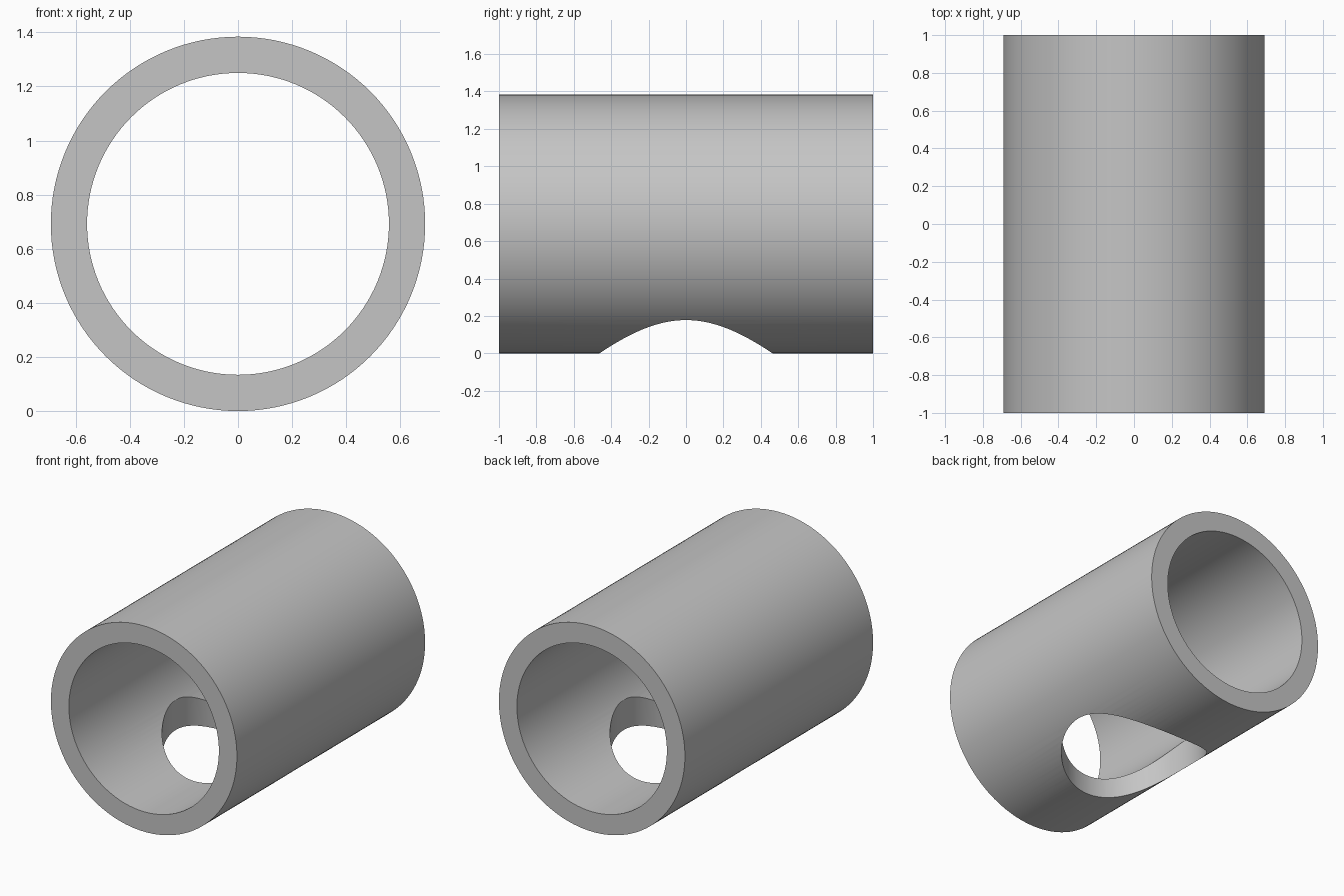
import bpy
import bmesh
import math
from mathutils import Matrix

OUTER, INNER, HOLE = 0.692, 0.558, 0.463
LENGTH = 2.0
SEGMENTS = 128

default = bpy.data.objects.get("Cube")
if default:
    bpy.data.objects.remove(default, do_unlink=True)

grey = bpy.data.materials.new("plain grey")
grey.use_nodes = True
colour = (0.56, 0.56, 0.56, 1.0)
grey.diffuse_color = colour
grey.node_tree.nodes["Principled BSDF"].inputs["Base Color"].default_value = colour


def add_object(name, bm):
    bmesh.ops.recalc_face_normals(bm, faces=bm.faces)
    mesh = bpy.data.meshes.new(name)
    bm.to_mesh(mesh)
    bm.free()
    mesh.materials.append(grey)
    obj = bpy.data.objects.new(name, mesh)
    bpy.context.collection.objects.link(obj)
    return obj


# Tube: a rectangular wall section revolved around the y axis
bm = bmesh.new()
half = LENGTH / 2
section = [(OUTER, -half), (OUTER, half), (INNER, half), (INNER, -half)]
rings = []
for i in range(SEGMENTS):
    a = math.tau * i / SEGMENTS
    rings.append([bm.verts.new((r * math.sin(a), y, OUTER + r * math.cos(a)))
                  for r, y in section])
for i, ring in enumerate(rings):
    following = rings[(i + 1) % SEGMENTS]
    for j in range(4):
        k = (j + 1) % 4
        bm.faces.new((ring[j], ring[k], following[k], following[j]))
tube = add_object("tube", bm)

# Round hole cut through the bottom wall only
bm = bmesh.new()
bmesh.ops.create_cone(bm, cap_ends=True, segments=SEGMENTS, radius1=HOLE,
                      radius2=HOLE, depth=OUTER + 0.2,
                      matrix=Matrix.Translation((0, 0, OUTER / 2 - 0.1)))
cutter = add_object("hole_cutter", bm)
cutter.hide_render = True

cut = tube.modifiers.new("bottom hole", "BOOLEAN")
cut.operation = "DIFFERENCE"
cut.solver = "EXACT"
cut.object = cutter

bpy.ops.object.select_all(action="DESELECT")
tube.select_set(True)
bpy.context.view_layer.objects.active = tube
bpy.ops.object.modifier_apply(modifier=cut.name)
bpy.data.objects.remove(cutter, do_unlink=True)
bpy.ops.object.shade_smooth_by_angle(angle=math.radians(25))
